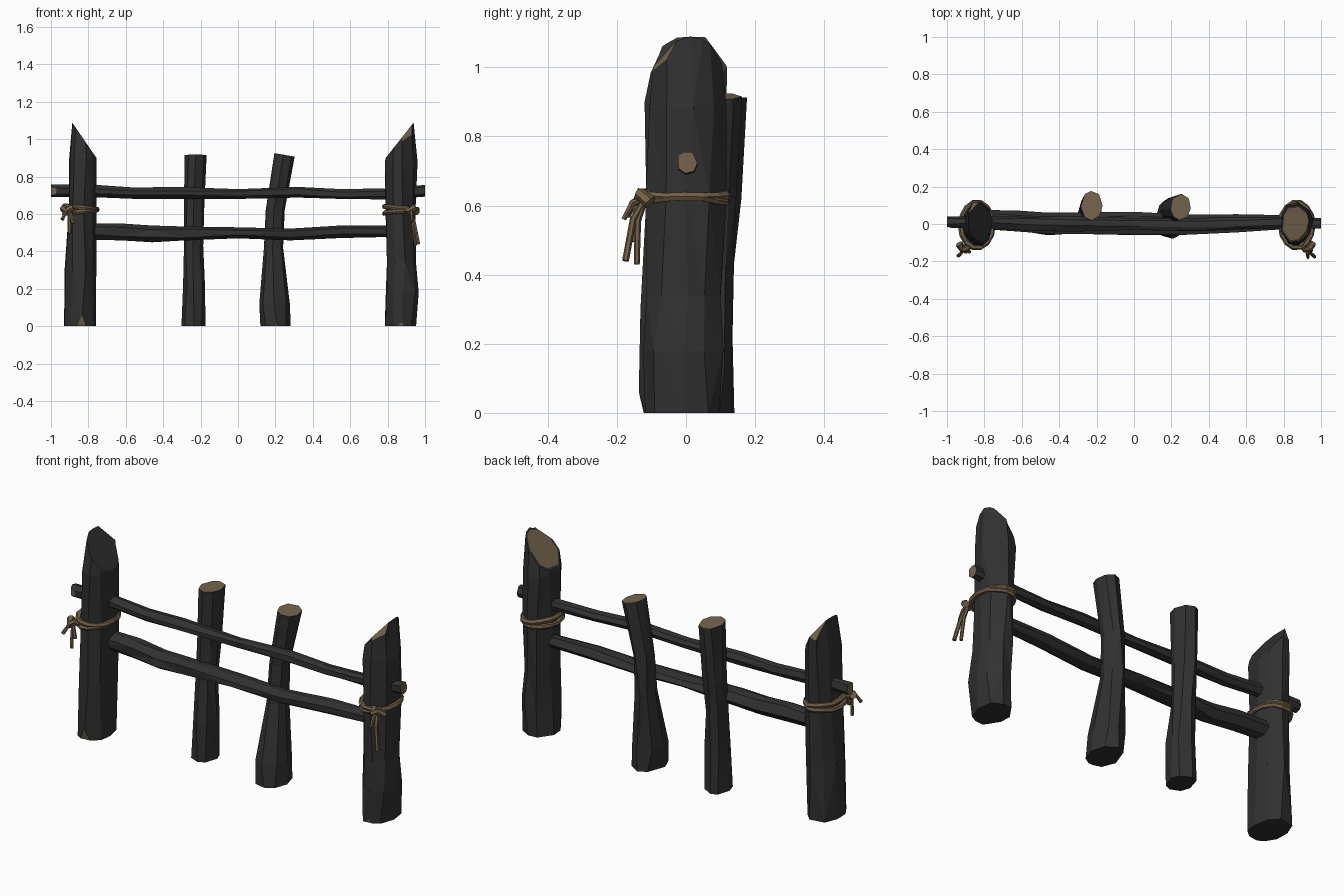
import bpy, bmesh, math, random
from mathutils import Vector

random.seed(4)
cube = bpy.data.objects.get("Cube")
if cube:
    bpy.data.objects.remove(cube)


def material(name, rgb):
    m = bpy.data.materials.new(name)
    m.use_nodes = True
    m.diffuse_color = (*rgb, 1)
    bsdf = next(n for n in m.node_tree.nodes if n.type == 'BSDF_PRINCIPLED')
    bsdf.inputs["Base Color"].default_value = (*rgb, 1)
    bsdf.inputs["Roughness"].default_value = 0.9
    return m


BARK = material("charcoal bark", (0.031, 0.031, 0.031))
WOOD = material("cut wood", (0.18, 0.13, 0.075))
ROPE = material("rope", (0.165, 0.115, 0.065))


def slice_off(bm, point, normal, mat, rim=0):
    """Cut the log with a plane and fill the flat with a material."""
    cut = bmesh.ops.bisect_plane(bm, geom=bm.verts[:] + bm.edges[:] + bm.faces[:],
                                 plane_co=Vector(point), plane_no=Vector(normal).normalized(),
                                 clear_outer=True)["geom_cut"]
    edges = [e for e in cut if isinstance(e, bmesh.types.BMEdge)]
    if not edges:
        return
    faces = bmesh.ops.edgeloop_fill(bm, edges=edges)["faces"]
    for f in faces:
        f.material_index = mat
    if rim:
        bmesh.ops.recalc_face_normals(bm, faces=bm.faces[:])
        for f in bmesh.ops.inset_region(bm, faces=faces, thickness=rim)["faces"]:
            f.material_index = 0


def log(name, rings, along="Z", sides=9, rough=0.06, end_mats=(0, 0), cuts=()):
    """Hewn log: rings of (x, y, z, radius a, radius b), then flat cuts."""
    bm = bmesh.new()
    loops = []
    for x, y, z, ra, rb in rings:
        loop = []
        for i in range(sides):
            t = math.tau * (i + random.uniform(-0.2, 0.2)) / sides
            k = 1 + random.uniform(-rough, rough)
            a, b = ra * k * math.cos(t), rb * k * math.sin(t)
            loop.append(bm.verts.new((x + a, y + b, z) if along == "Z" else (x, y + a, z + b)))
        loops.append(loop)
    for low, high in zip(loops, loops[1:]):
        for i in range(sides):
            j = (i + 1) % sides
            bm.faces.new((low[i], low[j], high[j], high[i]))
    for loop, mat in zip((loops[0], loops[-1]), end_mats):
        bm.faces.new(loop).material_index = mat
    # Triangulated sides give the irregular hewn facets
    bmesh.ops.triangulate(bm, faces=[f for f in bm.faces if len(f.verts) == 4])
    for c in cuts:
        slice_off(bm, *c)
    bmesh.ops.recalc_face_normals(bm, faces=bm.faces[:])
    mesh = bpy.data.meshes.new(name)
    bm.to_mesh(mesh)
    bm.free()
    mesh.materials.append(BARK)
    mesh.materials.append(WOOD)
    obj = bpy.data.objects.new(name, mesh)
    bpy.context.collection.objects.link(obj)
    return obj


def rope(name, points, radius, closed=False):
    """Flat-sided rope strand along a path."""
    cu = bpy.data.curves.new(name + "_path", 'CURVE')
    cu.dimensions = '3D'
    cu.bevel_depth = radius
    cu.bevel_resolution = 1
    cu.use_fill_caps = True
    sp = cu.splines.new('POLY')
    sp.points.add(len(points) - 1)
    for p, co in zip(sp.points, points):
        p.co = (*co, 1)
        p.radius = random.uniform(0.85, 1.15)
    sp.use_cyclic_u = closed
    sp.use_smooth = False
    tmp = bpy.data.objects.new(name + "_tmp", cu)
    bpy.context.collection.objects.link(tmp)
    bpy.context.view_layer.update()
    mesh = bpy.data.meshes.new_from_object(tmp.evaluated_get(bpy.context.evaluated_depsgraph_get()))
    bpy.data.objects.remove(tmp)
    mesh.materials.clear()
    mesh.materials.append(ROPE)
    obj = bpy.data.objects.new(name, mesh)
    bpy.context.collection.objects.link(obj)


# Pointed end posts, cut on a slant facing inwards
log("right_post",
    [(-.846, -.01, 0, .09, .122), (-.842, -.01, .3, .088, .122), (-.835, 0, .62, .079, .115),
     (-.83, 0, .9, .078, .122), (-.835, .03, 1.2, .045, .085)],
    cuts=[((-.757, 0, .9), (.19, 0, .13), 0),
          ((-.86, -.122, 0), (.1, -1, -.28), 1),
          ((-.87, .105, 1.0), (-.35, 1, .5), 1)])
log("left_post",
    [(.868, -.01, 0, .088, .115), (.878, -.01, .18, .092, .115), (.87, -.005, .34, .082, .112),
     (.87, 0, .62, .083, .112), (.868, .005, .88, .088, .118), (.88, 0, 1.2, .05, .085)],
    cuts=[((.782, 0, .89), (-.19, 0, .15), 1, .012),
          ((.885, -.112, 0), (.1, -1, -.28), 1),
          ((.915, -.058, 1.03), (.5, -1, .5), 1)])

# Two upright stakes behind the rails
log("right_stake",
    [(-.24, .06, 0, .066, .08), (-.235, .06, .22, .062, .075), (-.24, .075, .43, .052, .065),
     (-.235, .09, .62, .052, .07), (-.225, .1, .96, .062, .083)], sides=8,
    cuts=[((-.225, .1, .915), (0, .03, 1), 1),
          ((-.26, -.012, 0), (-.3, -1, -.3), 1)])
log("left_stake",
    [(.2, .025, 0, .078, .11), (.195, .03, .12, .078, .1), (.19, .07, .42, .053, .065),
     (.197, .08, .62, .05, .062), (.258, .09, .97, .059, .073)], sides=8,
    cuts=[((.255, .09, .915), (.17, 0, 1), 1),
          ((.2, -.075, 0), (0, -1, -.25), 1)])

# Horizontal rails
log("upper_rail",
    [(-1, .008, .725, .03, .034), (-.78, .01, .724, .034, .035), (-.55, .0, .712, .036, .031),
     (-.34, 0, .712, .042, .032), (0, 0, .708, .034, .026), (.32, -.005, .717, .036, .031),
     (.55, 0, .706, .034, .028), (.8, .005, .708, .032, .029), (1, .002, .725, .03, .033)],
    along="X", sides=7, rough=.08, end_mats=(1, 1),
    cuts=[((-.98, -.018, .725), (-.25, -1, -.1), 1)])
log("lower_rail",
    [(-.84, .025, .508, .05, .045), (-.62, .01, .506, .058, .047), (-.46, 0, .49, .06, .046),
     (-.3, 0, .497, .058, .042), (0, 0, .5, .062, .029), (.28, -.005, .492, .058, .032),
     (.55, 0, .506, .05, .036), (.84, .01, .51, .04, .032)],
    along="X", sides=7, rough=.08)

# Rope lashings: two wraps, a knot and loose tails on each post
tails = {"right": [(-.9, -.15, .495), (-.88, -.148, .55), (-.94, -.17, .57)],
         "left": [(.965, -.175, .44), (.95, -.142, .43), (.93, -.18, .56)]}
for side, cx, kx in (("right", -.84, -.905), ("left", .87, .925)):
    for n, (dz, tilt) in enumerate(((-.008, .008), (.01, -.008))):
        wrap = []
        for i in range(14):
            t = math.tau * i / 14
            wrap.append((cx + .087 * math.cos(t), -.006 + .122 * math.sin(t),
                         .622 + dz + tilt * math.cos(t) + random.uniform(-.004, .004)))
        rope(f"{side}_rope_wrap_{n + 1}", wrap, .014, True)
    knot = Vector((kx, -.118, .62))
    rope(f"{side}_rope_knot", [knot + Vector(d) for d in
         ((-.03, .012, .012), (-.01, -.018, -.006), (.012, -.014, .014), (.03, .014, -.012))], .019)
    for n, end in enumerate(tails[side]):
        end = Vector(end)
        bend = knot.lerp(end, .4) + Vector((0, -.012, .012))
        rope(f"{side}_rope_tail_{n + 1}", [knot, bend, end], .009)
